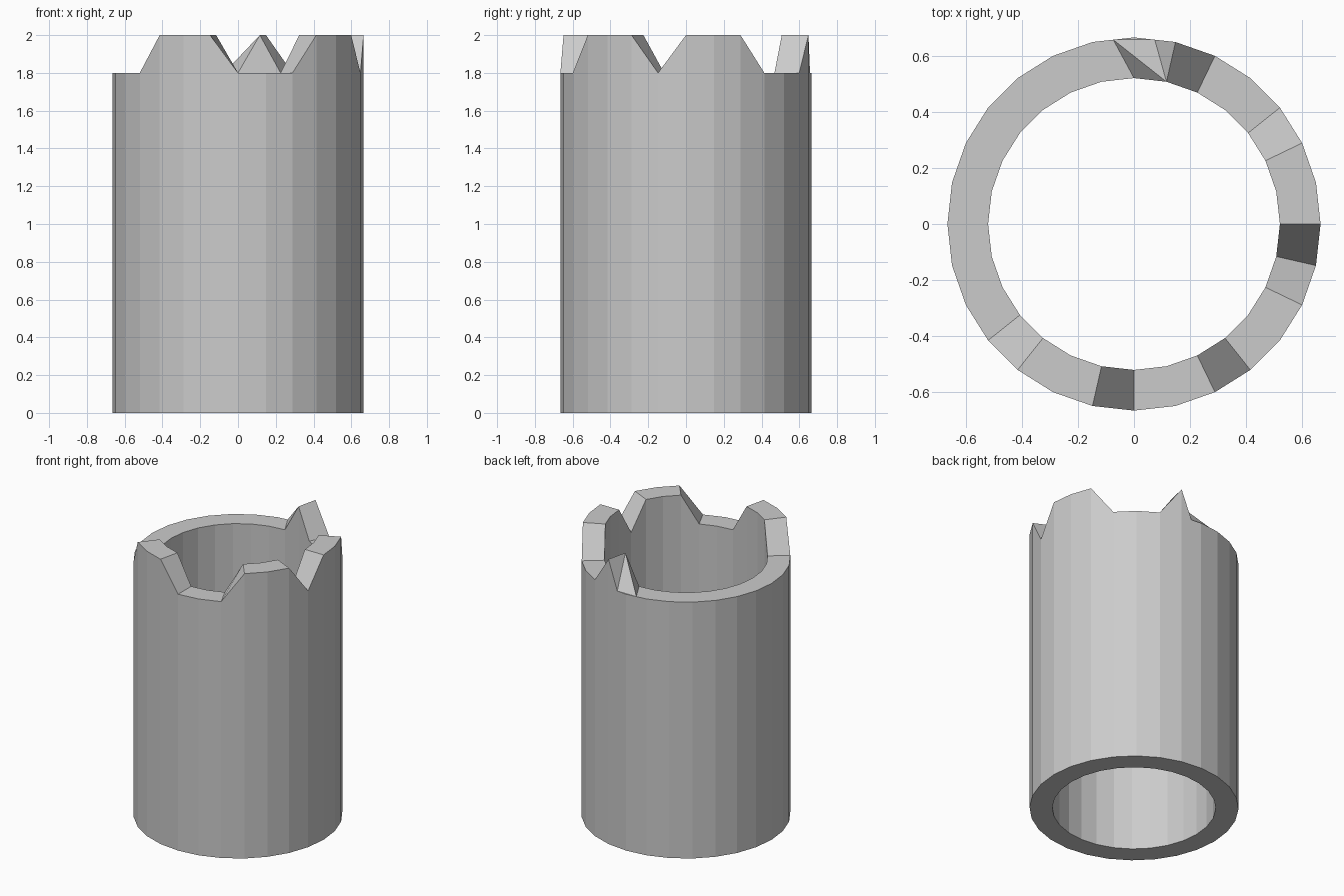
import bpy, bmesh, math

if "Cube" in bpy.data.objects:
    bpy.data.objects.remove(bpy.data.objects["Cube"])

SIDES = 28
OUTER, INNER = 0.665, 0.52
LOW, HIGH = 1.8, 2.0
# rim positions raised into teeth, counted counter-clockwise from +x
RAISED = {0, 1, 2, 6, 18, 19, 20, 24, 25, 26}

bm = bmesh.new()


def vert(radius, step, z):
    a = 2 * math.pi * step / SIDES
    return bm.verts.new((radius * math.cos(a), radius * math.sin(a), z))


def ring(radius, top):
    return [vert(radius, i, (HIGH if i in RAISED else LOW) if top else 0)
            for i in range(SIDES)]


outer_top, inner_top = ring(OUTER, True), ring(INNER, True)
outer_low, inner_low = ring(OUTER, False), ring(INNER, False)

# narrow broken spike: two extra rim points on the outer edge, beside step 7
flat_r = OUTER * math.cos(math.pi / SIDES)
p, q = vert(flat_r, 6.5, LOW), vert(flat_r, 7.5, LOW)

for i in range(SIDES):
    j = (i + 1) % SIDES
    ot, on, it, inn = outer_top[i], outer_top[j], inner_top[i], inner_top[j]
    # outer wall, inner wall and bottom
    wall = [outer_low[i], outer_low[j], on, ot]
    if i in (6, 7):
        wall.insert(3, p if i == 6 else q)
    bm.faces.new(wall)
    bm.faces.new((inner_low[j], inner_low[i], it, inn))
    bm.faces.new((outer_low[j], outer_low[i], inner_low[i], inner_low[j]))
    # jagged rim
    if i == 6:
        bm.faces.new((ot, p, it))
        bm.faces.new((p, q, it))
        bm.faces.new((q, inn, it))
        bm.faces.new((p, on, q))
    elif i == 7:
        bm.faces.new((q, on, inn, it))
    else:
        bm.faces.new((ot, on, inn, it))

bmesh.ops.recalc_face_normals(bm, faces=bm.faces)
mesh = bpy.data.meshes.new("broken_pipe")
bm.to_mesh(mesh)
bm.free()

stone = bpy.data.materials.new("light_grey")
stone.diffuse_color = (0.6, 0.6, 0.6, 1)
stone.use_nodes = True
stone.node_tree.nodes["Principled BSDF"].inputs["Base Color"].default_value = stone.diffuse_color
mesh.materials.append(stone)
bpy.context.collection.objects.link(bpy.data.objects.new("broken_pipe", mesh))
